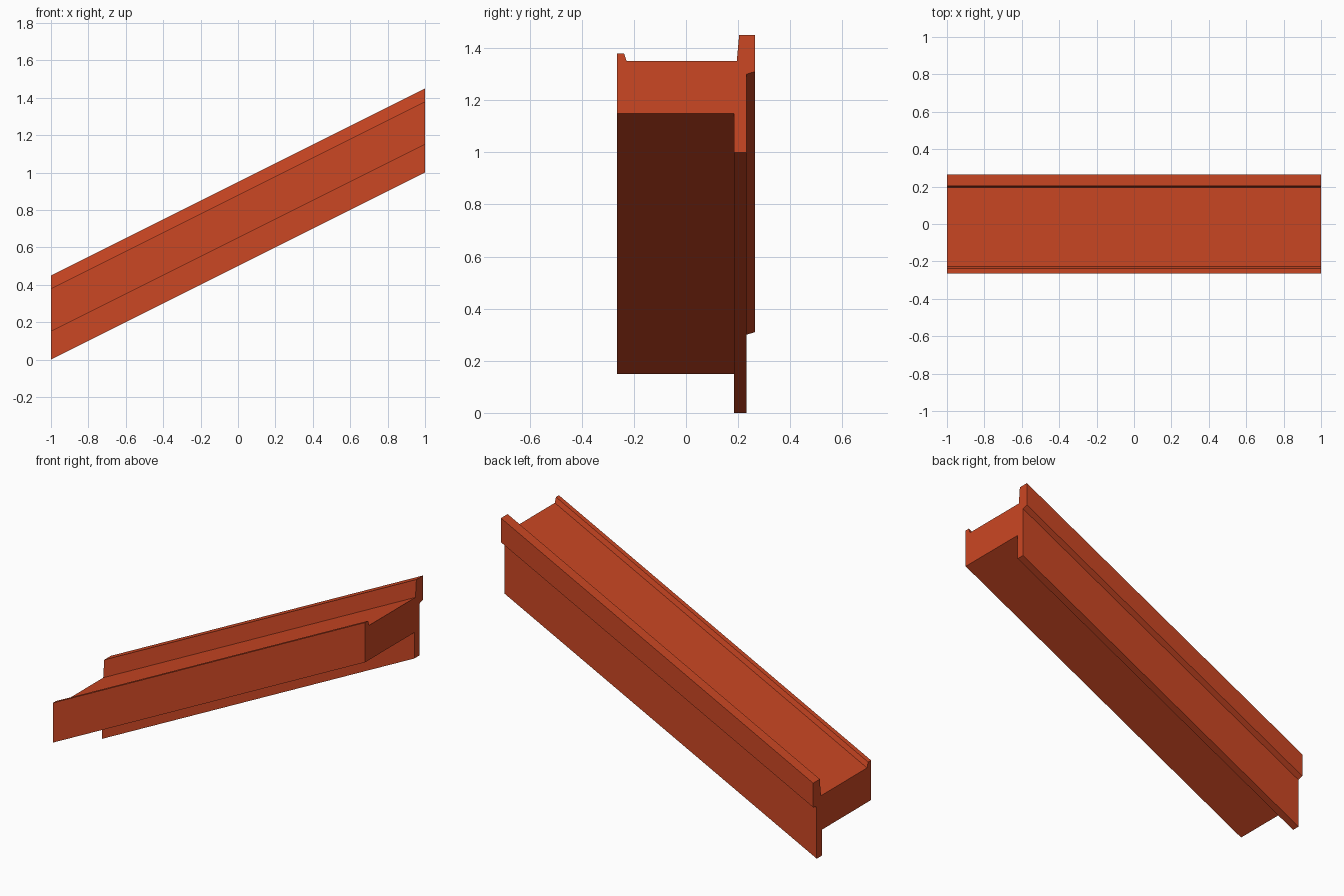
import bpy
import bmesh

cube = bpy.data.objects.get("Cube")
if cube:
    bpy.data.objects.remove(cube, do_unlink=True)

# Painted red-orange surface
paint = bpy.data.materials.new("red_orange_paint")
paint.use_nodes = True
colour = (0.60, 0.063, 0.017, 1)
paint.diffuse_color = colour
paint.node_tree.nodes["Principled BSDF"].inputs["Base Color"].default_value = colour

HALF_LENGTH = 1.0
RISE = 1.0

# Cross-section (y, z) at the low end: deck, low front kerb, tall back kerb, hanging web
profile = [
    (-0.265, 0.15), (-0.265, 0.38), (-0.238, 0.38), (-0.228, 0.35),
    (0.195, 0.35), (0.204, 0.45), (0.265, 0.45), (0.265, 0.31),
    (0.232, 0.30), (0.232, 0.0), (0.185, 0.0), (0.185, 0.15),
]

# Sweep the section along the slope, keeping both ends vertical
bm = bmesh.new()
low_end = bm.faces.new([bm.verts.new((-HALF_LENGTH, y, z)) for y, z in profile])
swept = bmesh.ops.extrude_face_region(bm, geom=[low_end], use_keep_orig=True)
far_verts = [g for g in swept["geom"] if isinstance(g, bmesh.types.BMVert)]
bmesh.ops.translate(bm, verts=far_verts, vec=(2 * HALF_LENGTH, 0, RISE))
bmesh.ops.recalc_face_normals(bm, faces=bm.faces)

mesh = bpy.data.meshes.new("sloped_channel_beam")
bm.to_mesh(mesh)
bm.free()
mesh.materials.append(paint)
beam = bpy.data.objects.new("sloped_channel_beam", mesh)
bpy.context.collection.objects.link(beam)
